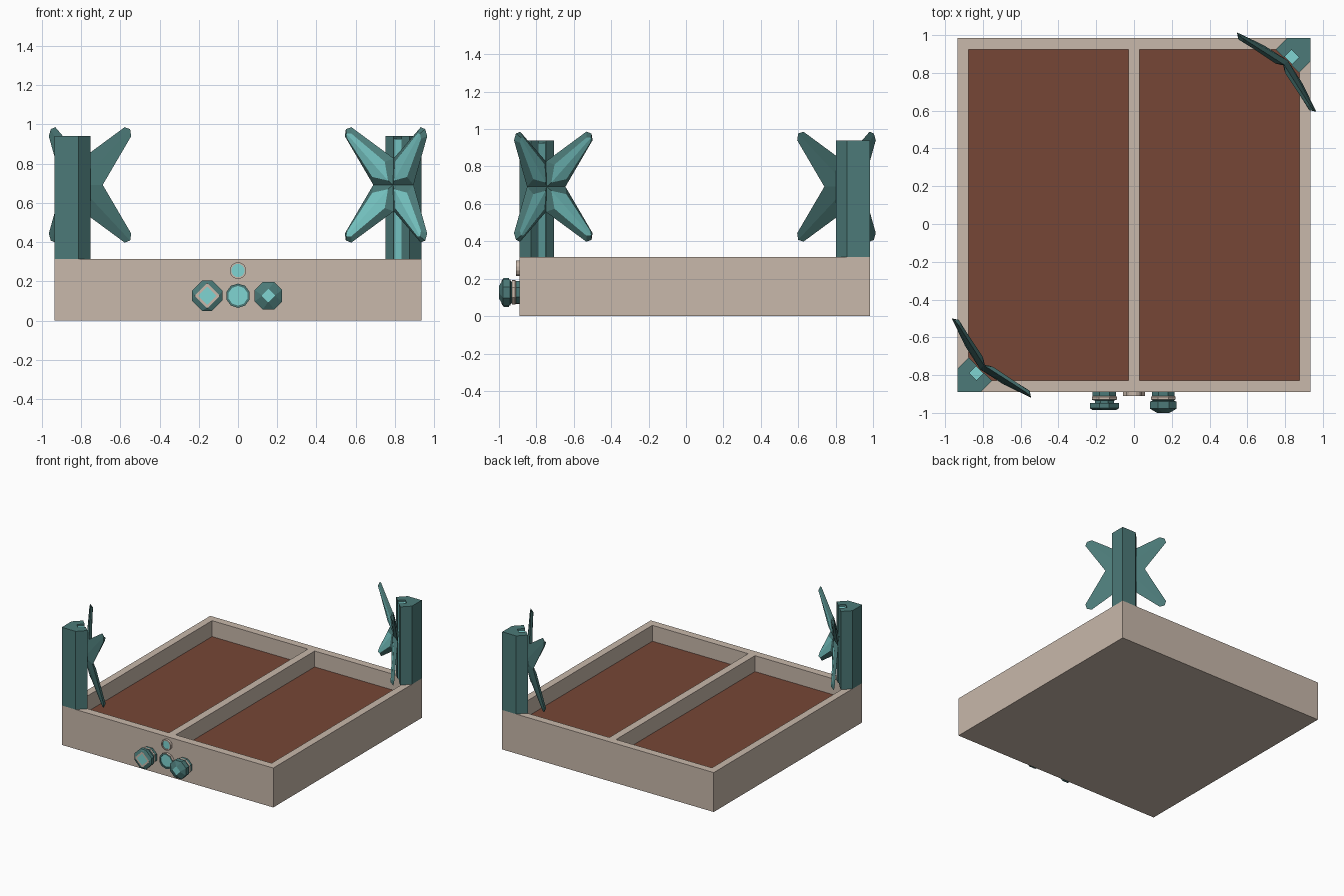
import bpy, bmesh, math
from mathutils import Vector, Matrix

if "Cube" in bpy.data.objects:
    bpy.data.objects.remove(bpy.data.objects["Cube"])


def material(name, rgb):
    m = bpy.data.materials.new(name)
    m.diffuse_color = (*rgb, 1)
    m.use_nodes = True
    m.node_tree.nodes["Principled BSDF"].inputs["Base Color"].default_value = m.diffuse_color
    return m


TAN = material("tan", (0.58, 0.48, 0.405))
BROWN = material("brown", (0.18, 0.062, 0.037))
TEAL = material("teal", (0.072, 0.195, 0.188))
AQUA = material("light aqua", (0.215, 0.66, 0.645))
MATS = [TAN, BROWN, TEAL, AQUA]
T, B, D, L = range(4)


def finish(name, bm):
    bmesh.ops.remove_doubles(bm, verts=bm.verts, dist=1e-5)
    bmesh.ops.recalc_face_normals(bm, faces=bm.faces)
    me = bpy.data.meshes.new(name)
    bm.to_mesh(me)
    bm.free()
    for m in MATS:
        me.materials.append(m)
    ob = bpy.data.objects.new(name, me)
    bpy.context.collection.objects.link(ob)
    return ob


def loft(name, rings, bands, cap):
    """Skin a list of equal rings; bands = colour per step, cap = end colour."""
    bm = bmesh.new()
    vs = [[bm.verts.new(p) for p in r] for r in rings]
    n = len(vs[0])
    for k, col in enumerate(bands):
        for i in range(n):
            j = (i + 1) % n
            bm.faces.new((vs[k][i], vs[k][j], vs[k + 1][j], vs[k + 1][i])).material_index = col
    bm.faces.new(vs[0][::-1]).material_index = bands[0]
    bm.faces.new(vs[-1]).material_index = cap
    return finish(name, bm)


def box(name, x0, x1, y0, y1, z0, z1, col):
    pts = [(x0, y0), (x1, y0), (x1, y1), (x0, y1)]
    return loft(name, [[(x, y, z) for x, y in pts] for z in (z0, z1)], [col], col)


# Planter tray with two pockets
X, Y0, Y1, TOP, FLOOR = 0.935, -0.89, 0.985, 0.315, 0.18
tray = box("tray", -X, X, Y0, Y1, 0, TOP, T)
for s in (-1, 1):
    xa, xb = sorted((s * 0.03, s * 0.877))
    cutter = box("pocket_cutter", xa, xb, -0.828, 0.925, FLOOR, 0.5, T)
    cutter.hide_render = True
    mod = tray.modifiers.new("pocket", "BOOLEAN")
    mod.operation, mod.object, mod.solver = "DIFFERENCE", cutter, "EXACT"
    bpy.context.view_layer.objects.active = tray
    bpy.ops.object.modifier_apply(modifier=mod.name)
    bpy.data.objects.remove(cutter)
    # Soil sheet in the pocket
    box("soil", xa, xb, -0.828, 0.925, FLOOR, FLOOR + 0.008, B)

MID = (Y0 + Y1) / 2


def corner_frame(s):
    """Turn the back right corner layout half a turn for the front left one."""
    return Matrix.Translation((0, MID, 0)) @ Matrix.Rotation(0 if s > 0 else math.pi, 4, 'Z')


# Corner layout: u runs along the pillar's inner face, n points into the tray
R = math.sqrt(0.5)
CORNER = Vector((X, (Y1 - Y0) / 2, 0))


def un(u, n, z):
    return CORNER + Vector((R * (u - n), R * (-u - n), z))


def pillar(s):
    # Five-sided pillar with a groove down its inner face
    face = 0.173
    prof = [(0, 0), (0.087, 0.087), (0.087, face), (0.028, face), (0.028, face - 0.057)]
    prof += [(-u, n) for u, n in prof[:0:-1]]
    ob = loft("corner_pillar", [[un(u, n, z) for u, n in prof] for z in (TOP, 0.94)], [D], D)
    ob.matrix_world = corner_frame(s)
    # Light rail inside the groove
    g = [(-0.028, face - 0.057), (0.028, face - 0.057), (0.028, face - 0.005), (-0.028, face - 0.005)]
    ob = loft("pillar_rail", [[un(u, n, z) for u, n in g] for z in (TOP, 0.925)], [L], L)
    ob.matrix_world = corner_frame(s)


def star(s):
    # Four-armed dished star: teal bevelled rim, light folded panels
    bm = bmesh.new()

    def pt(a, b, h):
        return bm.verts.new(un(a, 0.17 + 0.22 * math.hypot(a, b) + h, 0.692 + b))

    def face(pts, col):
        bm.faces.new([pt(*p) for p in pts]).material_index = col

    for su in (-1, 1):
        for sz in (-1, 1):
            def q(a, b, h=0.0):
                return (su * a, sz * b, h)
            back, front = q(0, 0), q(0, 0, 0.035)
            rim = [q(0.145, 0), q(0.297, 0.248), q(0.286, 0.284), q(0.25, 0.294), q(0, 0.135)]
            pan = [q(0.125, 0.04, 0.03), q(0.265, 0.235, 0.02), q(0.265, 0.262, 0.024),
                   q(0.238, 0.262, 0.02), q(0.037, 0.118, 0.03)]
            hub = q(0.022, 0.022, 0.042)
            for i in range(4):
                face((rim[i], rim[i + 1], pan[i + 1], pan[i]), D)
            face((front, rim[0], pan[0], hub), D)
            face((front, hub, pan[4], rim[4]), D)
            face((hub, pan[0], pan[1], pan[2]), L)
            face((hub, pan[2], pan[3], pan[4]), L)
            face((back, rim[0], rim[1], rim[2]), D)
            face((back, rim[2], rim[3], rim[4]), D)
    finish("corner_star", bm).matrix_world = corner_frame(s)


for s in (-1, 1):
    pillar(s)
    star(s)


def octagon(x, z, y, h, c):
    """Square of half size h with corners cut; tiny c gives a diamond."""
    pts = [(c, h), (h, c), (h, -c), (c, -h), (-c, -h), (-h, -c), (-h, c), (-c, h)]
    return [(x + a, y, z + b) for a, b in pts]


def disc(x, z, y, r, n):
    return [(x + r * math.cos((i + 0.5) * math.tau / n), y, z + r * math.sin((i + 0.5) * math.tau / n))
            for i in range(n)]


def knob(name, x, steps, bands):
    loft(name, [octagon(x, 0.127, y, h, c) for y, h, c in steps], bands, L)


# Diamond knob on the left
knob("diamond_knob", -0.157,
     [(Y0, 0.062, 0.026), (-0.91, 0.062, 0.026), (-0.915, 0.066, 0.027), (-0.93, 0.066, 0.027),
      (-0.935, 0.05, 0.02), (-0.947, 0.05, 0.02), (-0.947, 0.077, 0.025), (-0.975, 0.077, 0.025),
      (-0.986, 0.062, 0.003), (-0.986, 0.045, 0.002)],
     [D, T, T, D, D, D, D, D, T])
# Faceted knob on the right
knob("faceted_knob", 0.155,
     [(Y0, 0.06, 0.025), (-0.91, 0.06, 0.025), (-0.915, 0.064, 0.027), (-0.93, 0.064, 0.027),
      (-0.935, 0.055, 0.022), (-0.94, 0.07, 0.029), (-0.978, 0.07, 0.029), (-1.0, 0.033, 0.002)],
     [D, T, T, D, D, D, D])
# Round plates in the middle
for name, z, r, rin, n, col in (("middle_dial", 0.127, 0.062, 0.05, 10, D),
                                ("small_button", 0.255, 0.043, 0.034, 12, T)):
    loft(name, [disc(0, z, y, k, n) for y, k in ((Y0, r), (-0.91, r), (-0.91, rin), (-0.903, rin))],
         [T, col, col], L)
